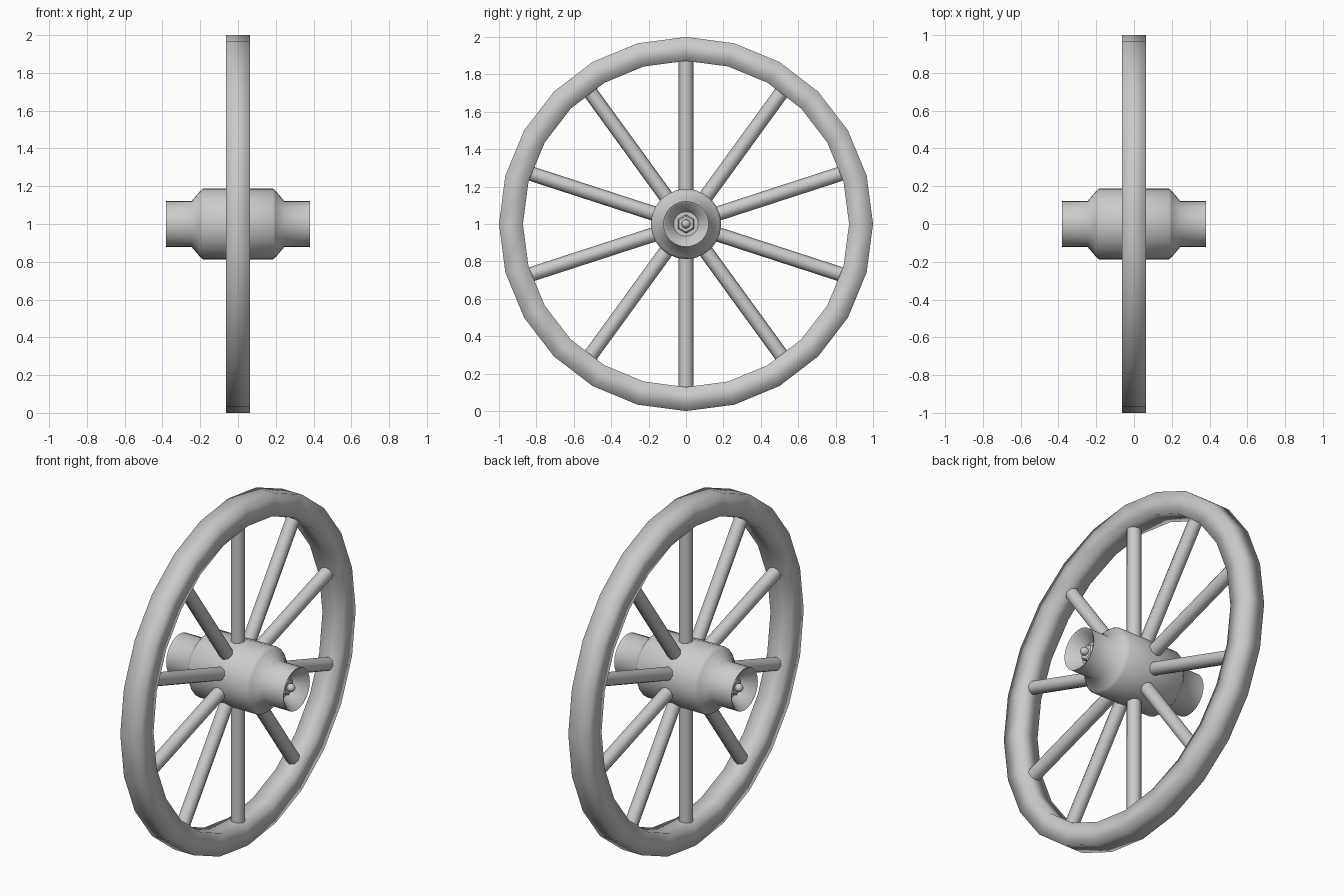
import bpy, bmesh
from math import pi, cos, sin, radians

if "Cube" in bpy.data.objects:
    bpy.data.objects.remove(bpy.data.objects["Cube"])

CZ = 1.0  # axle height


def lathe(name, profile, sides, closed=False, sharp=None):
    """Revolve (x, radius) points round the x axle."""
    bm = bmesh.new()
    rings = []
    for x, r in profile:
        if r < 1e-6:
            rings.append([bm.verts.new((x, 0, CZ))] * sides)
        else:
            rings.append([bm.verts.new((x, r * sin(2 * pi * i / sides),
                                        CZ + r * cos(2 * pi * i / sides)))
                          for i in range(sides)])
    count = len(rings)
    for k in range(count if closed else count - 1):
        a, b = rings[k], rings[(k + 1) % count]
        for i in range(sides):
            j = (i + 1) % sides
            quad = list(dict.fromkeys((a[i], a[j], b[j], b[i])))
            bm.faces.new(quad)
    bmesh.ops.recalc_face_normals(bm, faces=bm.faces)
    mesh = bpy.data.meshes.new(name)
    bm.to_mesh(mesh)
    bm.free()
    obj = bpy.data.objects.new(name, mesh)
    bpy.context.collection.objects.link(obj)
    shade(obj, sharp)
    return obj


def shade(obj, sharp):
    if sharp is None:
        return
    bpy.ops.object.select_all(action='DESELECT')
    obj.select_set(True)
    bpy.context.view_layer.objects.active = obj
    if sharp >= 180:
        bpy.ops.object.shade_smooth()
    else:
        bpy.ops.object.shade_smooth_by_angle(angle=radians(sharp))


# Rim: square section, softly shaded
lathe("rim", [(-0.063, 1.0), (0.063, 1.0), (0.063, 0.872), (-0.063, 0.872)],
      24, closed=True, sharp=180)

# Hub: barrel with narrower necks and a funnel recess in each end
half = [(0.185, 0.188), (0.20, 0.175), (0.245, 0.122), (0.38, 0.122),
        (0.375, 0.112), (0.30, 0.066), (0.30, 0)]
lathe("hub", [(-x, r) for x, r in reversed(half)] + half, 24, sharp=50)

# Axle nut and rounded bolt end on both sides
for side, s in (("right", 1), ("left", -1)):
    lathe(f"axle_nut_{side}",
          [(s * x, r) for x, r in ((0.29, 0), (0.29, 0.05), (0.325, 0.05),
                                   (0.332, 0.042), (0.332, 0))], 6, sharp=30)
    bolt = [(0.32, 0.0), (0.32, 0.02)]
    bolt += [(0.343 + 0.024 * sin(a), 0.024 * cos(a))
             for a in (radians(d) for d in (-30, 0, 30, 60))] + [(0.367, 0)]
    lathe(f"axle_bolt_{side}", [(s * x, r) for x, r in bolt], 12, sharp=60)

# Ten spokes from hub into rim
R0, R1 = 0.15, 0.90
for i in range(10):
    a = 2 * pi * i / 10
    mid = (R0 + R1) / 2
    bpy.ops.mesh.primitive_cylinder_add(
        vertices=8, radius=0.039, depth=R1 - R0,
        location=(0, mid * sin(a), CZ + mid * cos(a)), rotation=(-a, 0, 0))
    spoke = bpy.context.object
    spoke.name = f"spoke_{i + 1}"
    shade(spoke, 50)
